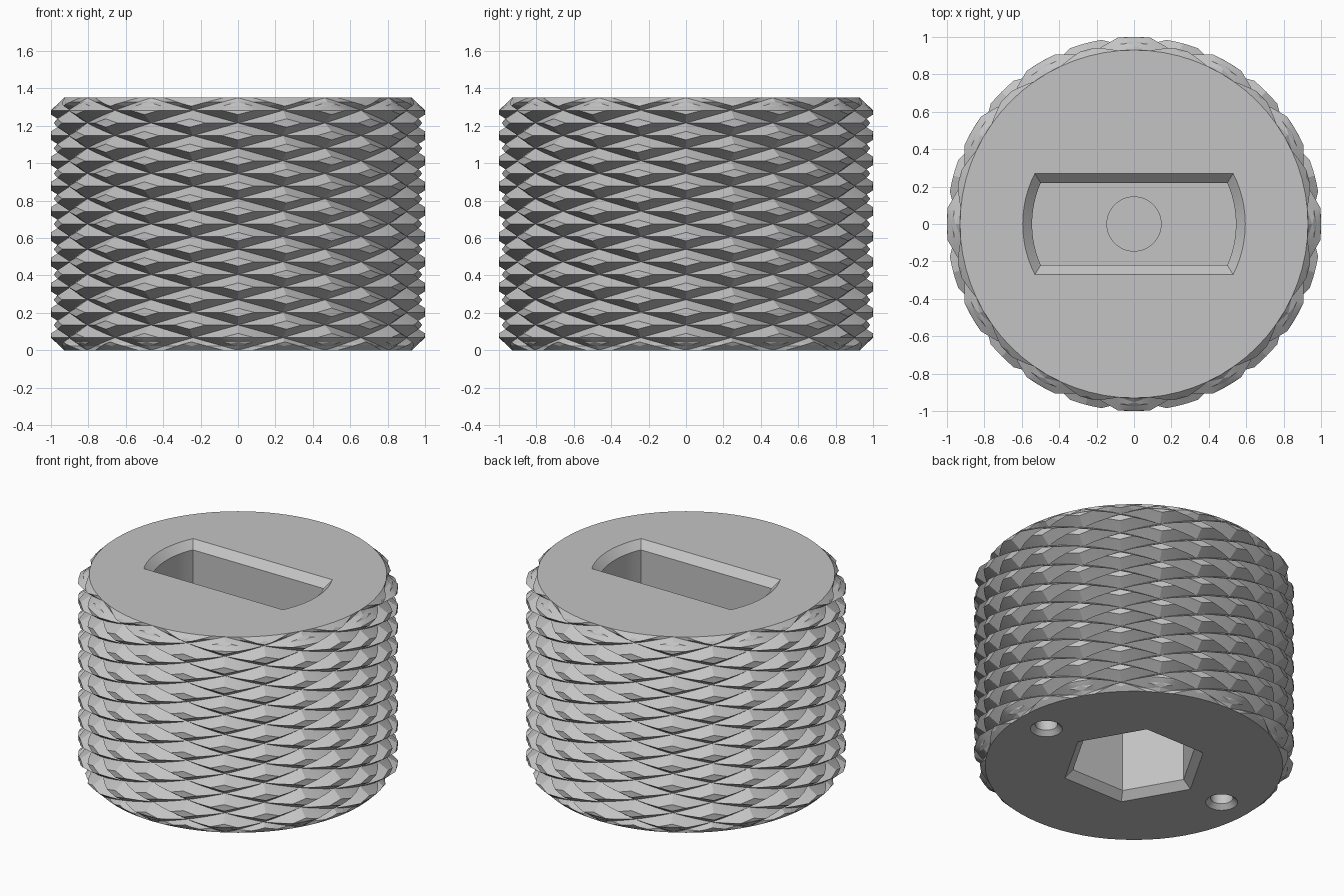
import bpy, bmesh
from math import sin, cos, asin, tau, radians

if "Cube" in bpy.data.objects:
    bpy.data.objects.remove(bpy.data.objects["Cube"])

HEIGHT = 1.35
ROOT, CREST = 0.93, 1.0
TEETH, ROWS, STEP = 12, 10, 6          # teeth around, rows up, grid steps per tooth
COLS, LEVELS = TEETH * STEP, ROWS * STEP

steel = bpy.data.materials.new("light_grey")
steel.use_nodes = True
GREY = (0.55, 0.55, 0.55, 1)
steel.diffuse_color = GREY
steel.node_tree.nodes["Principled BSDF"].inputs["Base Color"].default_value = GREY


def make_object(name, bm):
    bmesh.ops.recalc_face_normals(bm, faces=bm.faces)
    mesh = bpy.data.meshes.new(name)
    bm.to_mesh(mesh)
    bm.free()
    mesh.materials.append(steel)
    obj = bpy.data.objects.new(name, mesh)
    bpy.context.collection.objects.link(obj)
    return obj


def loft(name, sections):
    """Closed solid through a stack of (outline, z) sections."""
    bm = bmesh.new()
    rings = [[bm.verts.new((x, y, z)) for x, y in pts] for pts, z in sections]
    for a, b in zip(rings, rings[1:]):
        for k in range(len(a)):
            n = (k + 1) % len(a)
            bm.faces.new((a[k], a[n], b[n], b[k]))
    bm.faces.new(rings[0])
    bm.faces.new(rings[-1])
    return make_object(name, bm)


def polygon(radius, sides, cx=0):
    return [(cx + radius * cos(tau * k / sides), radius * sin(tau * k / sides))
            for k in range(sides)]


def slot_outline(radius, half_width, n=12):
    """Circle trimmed by two parallel sides."""
    limit = asin(half_width / radius)
    arc = [limit * (2 * k / n - 1) for k in range(n + 1)]
    side = [(radius * cos(a), radius * sin(a)) for a in arc]
    return side + [(-x, -y) for x, y in side]


# Knurl: two opposite multi-start threads crossed, with chamfered ends
def thread(phase):
    d = abs((phase + STEP / 2) % STEP - STEP / 2)
    return CREST - (CREST - ROOT) * max(0, d - 1) / (STEP / 2 - 1)


def knurl_vert(bm, i, j):
    z = i - STEP / 2
    end = min(i, LEVELS - i) / (STEP / 2)
    chamfer = ROOT + (CREST - ROOT) * end
    r = min(thread(z - j), thread(z + j), chamfer)
    a = tau * j / COLS
    return bm.verts.new((r * cos(a), r * sin(a), HEIGHT * i / LEVELS))


bm = bmesh.new()
grid = [[knurl_vert(bm, i, j) for j in range(COLS)] for i in range(LEVELS + 1)]
for i in range(LEVELS):
    for j in range(COLS):
        n = (j + 1) % COLS
        mid = knurl_vert(bm, i + 0.5, j + 0.5)
        loop = (grid[i][j], grid[i][n], grid[i + 1][n], grid[i + 1][j])
        for k in range(4):
            bm.faces.new((loop[k], loop[(k + 1) % 4], mid))
bm.faces.new(grid[0])
bm.faces.new(grid[-1])
body = make_object("knurled_knob", bm)

# Cutters: slot with magnet recess on top, hex socket and two pin holes below
SLOT_FLOOR, HEX_TOP = 0.85, 0.55
cutters = [
    loft("slot_cutter", [(slot_outline(0.545, 0.22), SLOT_FLOOR),
                         (slot_outline(0.545, 0.22), HEIGHT - 0.05),
                         (slot_outline(0.595, 0.27), HEIGHT),
                         (slot_outline(0.615, 0.29), HEIGHT + 0.02)]),
    loft("recess_cutter", [(polygon(0.145, 48), SLOT_FLOOR - 0.1),
                           (polygon(0.145, 48), SLOT_FLOOR + 0.1)]),
    loft("hex_cutter", [(polygon(0.48, 6), -0.02), (polygon(0.46, 6), 0),
                        (polygon(0.405, 6), 0.05), (polygon(0.405, 6), HEX_TOP)]),
]
for side in (-1, 1):
    x = side * 0.715
    cutters.append(loft("pin_hole_cutter", [
        (polygon(0.12, 32, x), -0.02), (polygon(0.10, 32, x), 0),
        (polygon(0.07, 32, x), 0.03), (polygon(0.07, 32, x), 0.3)]))

bpy.ops.object.select_all(action='DESELECT')
body.select_set(True)
bpy.context.view_layer.objects.active = body
for cutter in cutters:
    cutter.hide_render = True
    cut = body.modifiers.new("cut", 'BOOLEAN')
    cut.operation = 'DIFFERENCE'
    cut.solver = 'EXACT'
    cut.object = cutter
    bpy.ops.object.modifier_apply(modifier=cut.name)
    bpy.data.objects.remove(cutter)

bpy.ops.object.shade_smooth_by_angle(angle=radians(14))
